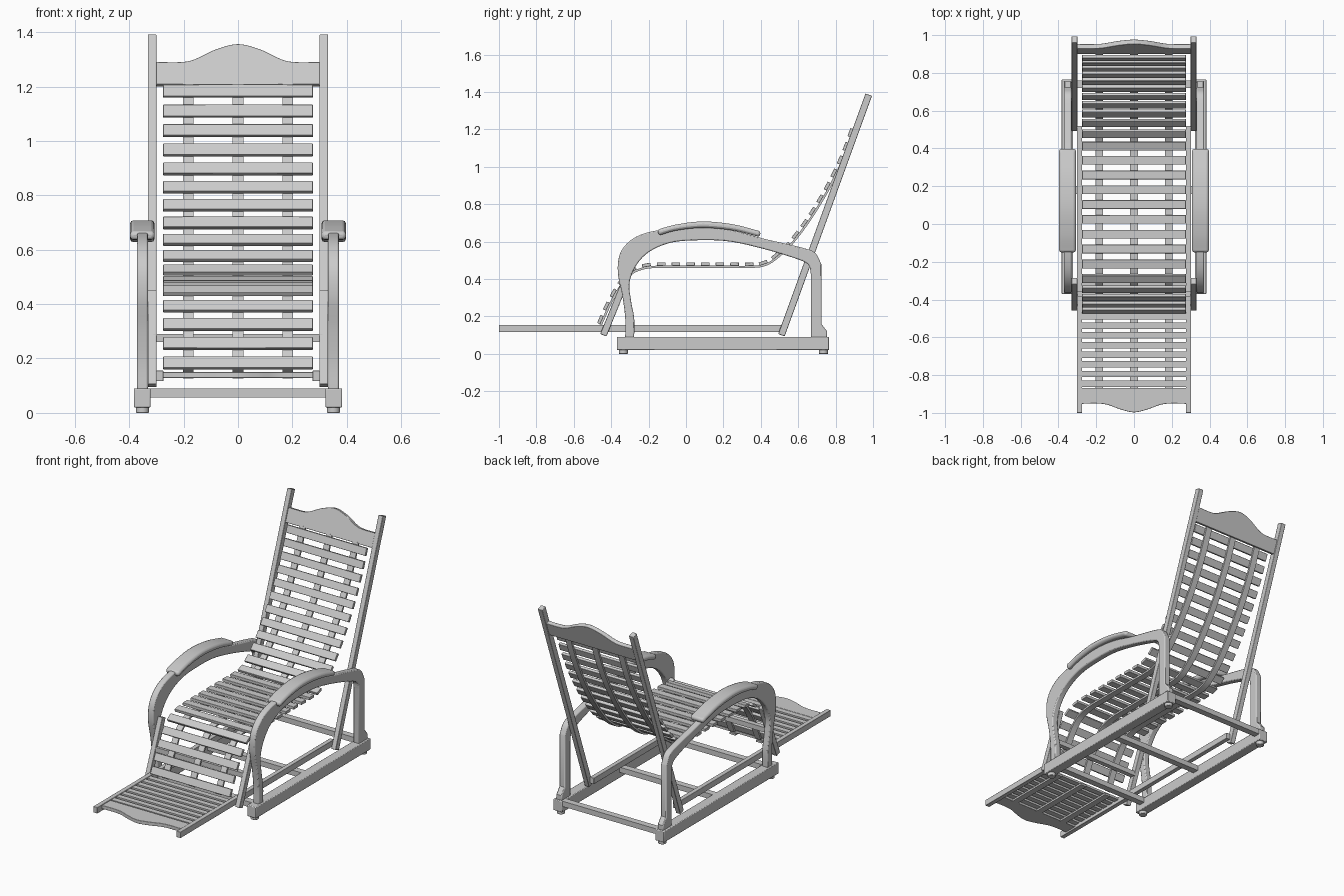
import bpy, bmesh, math
from mathutils import Vector

if "Cube" in bpy.data.objects:
    bpy.data.objects.remove(bpy.data.objects["Cube"])


def spline(pts, n=6):
    """Smooth Catmull-Rom curve through 2D points."""
    p = [Vector(q) for q in pts]
    p = [2 * p[0] - p[1]] + p + [2 * p[-1] - p[-2]]
    out = []
    for i in range(1, len(p) - 2):
        a, b, c, d = p[i - 1:i + 3]
        for k in range(n):
            t = k / n
            out.append(0.5 * (2 * b + (c - a) * t + (2 * a - 5 * b + 4 * c - d) * t * t
                              + (3 * b - a - 3 * c + d) * t ** 3))
    return out + [p[-2]]


def prism(name, outlines, place, lo, hi, bevel=0.0, mirror=False):
    """Extrude one or more 2D outlines between lo and hi; place(u, v, w) gives xyz."""
    bm = bmesh.new()
    for outline in outlines:
        a = [bm.verts.new(place(u, v, lo)) for u, v in outline]
        b = [bm.verts.new(place(u, v, hi)) for u, v in outline]
        bm.faces.new(a)
        bm.faces.new(b[::-1])
        for i in range(len(a)):
            j = (i + 1) % len(a)
            bm.faces.new((a[i], b[i], b[j], a[j]))
    bmesh.ops.recalc_face_normals(bm, faces=bm.faces)
    me = bpy.data.meshes.new(name)
    bm.to_mesh(me)
    bm.free()
    ob = bpy.data.objects.new(name, me)
    bpy.context.collection.objects.link(ob)
    bpy.context.view_layer.objects.active = ob
    bpy.ops.object.select_all(action='DESELECT')
    ob.select_set(True)
    bpy.ops.object.shade_smooth_by_angle(angle=math.radians(35))
    if bevel:
        m = ob.modifiers.new("rounded_edges", 'BEVEL')
        m.width, m.segments, m.limit_method = bevel, 2, 'ANGLE'
        m.angle_limit = math.radians(40)
    if mirror:
        ob.modifiers.new("mirror", 'MIRROR')
    return ob


def side(u, v, w):      # outline in the y-z plane, extruded along x
    return (w, u, v)


def flat(u, v, w):      # outline in the x-y plane, extruded along z
    return (u, v, w)


def rect(u0, u1, v0, v1):
    return [(u0, v0), (u1, v0), (u1, v1), (u0, v1)]


def beam(a, b, width):
    """Rectangle around the line from a to b."""
    a, b = Vector(a), Vector(b)
    d = (b - a).normalized()
    n = Vector((-d.y, d.x)) * width / 2
    return [a - n, b - n, b + n, a + n]


# Base: side rails, round feet, cross bars
prism("base_rail", [rect(-0.37, 0.765, 0.02, 0.09)], side, 0.322, 0.383, 0.004, True)
feet = [[(0.351 + 0.024 * math.cos(k * math.pi / 8), y + 0.024 * math.sin(k * math.pi / 8))
         for k in range(16)] for y in (-0.335, 0.735)]
prism("feet", feet, flat, 0, 0.022, 0.003, True)
prism("base_cross_bars", [rect(y - 0.02, y + 0.02, 0.057, 0.09) for y in (-0.31, 0.18, 0.74)],
      side, -0.33, 0.33)

# Bent arm frames with front and rear legs
outer = spline([(-0.325, 0.085), (-0.325, 0.19), (-0.34, 0.31), (-0.364, 0.43), (-0.355, 0.53),
                (-0.305, 0.6), (-0.22, 0.645), (-0.08, 0.67), (0.09, 0.678), (0.25, 0.66),
                (0.42, 0.615), (0.62, 0.568), (0.69, 0.54), (0.724, 0.48)])
outer += [Vector(q) for q in ((0.724, 0.16), (0.755, 0.12), (0.755, 0.085))]
inner = [Vector(q) for q in ((0.667, 0.085), (0.667, 0.43))]
inner += spline([(0.667, 0.43), (0.655, 0.475), (0.6, 0.505), (0.42, 0.56), (0.24, 0.6),
                 (0.09, 0.608), (-0.07, 0.597), (-0.19, 0.55), (-0.265, 0.475), (-0.302, 0.38),
                 (-0.293, 0.28), (-0.277, 0.19), (-0.277, 0.085)])[1:]
prism("arm_frame", [outer + inner], side, 0.331, 0.371, 0.006, True)

# Armrest pads
top = spline([(-0.152, 0.665), (-0.05, 0.692), (0.09, 0.708), (0.25, 0.693), (0.4, 0.655)])
low = spline([(0.394, 0.625), (0.25, 0.66), (0.09, 0.674), (-0.05, 0.66), (-0.146, 0.633)])
prism("armrest", [top + low], side, 0.307, 0.397, 0.012, True)

# Sloping back posts and front supports
prism("back_post", [beam((0.51, 0.1), (0.977, 1.386), 0.037)], side, 0.3, 0.331, 0.003, True)
prism("front_support", [beam((-0.442, 0.1), (-0.302, 0.445), 0.036)], side, 0.3, 0.331, 0.003, True)
prism("front_support_bar", [rect(-0.385, -0.355, 0.26, 0.29)], side, -0.31, 0.31)

# Headboard with a wavy crest, lying in the plane of the posts
slope = Vector((0.467, 1.286)).normalized()


def head(u, v, w):
    k = (v - 0.1) / slope.y
    return (u, 0.51 + k * slope.x + w * slope.y, v - w * slope.x)


crest = [(-0.302, 1.286), (-0.21, 1.286), (-0.16, 1.296), (-0.08, 1.333), (0, 1.352),
         (0.08, 1.333), (0.16, 1.296), (0.21, 1.286), (0.302, 1.286)]
prism("headboard", [[(0.302, 1.203), (-0.302, 1.203)] + spline(crest)],
      head, -0.013, 0.013, 0.002)

# Curved seat line from calf to head
path = spline([(-0.462, 0.155), (-0.405, 0.28), (-0.345, 0.38), (-0.3, 0.43), (-0.25, 0.457),
               (-0.17, 0.471), (0, 0.472), (0.2, 0.472), (0.36, 0.472), (0.43, 0.485),
               (0.49, 0.525), (0.56, 0.592), (0.66, 0.725), (0.76, 0.89), (0.84, 1.055),
               (0.9, 1.215)], 8)


def normal(i):
    d = path[min(i + 1, len(path) - 1)] - path[max(i - 1, 0)]
    return Vector((-d.y, d.x)).normalized()


strip = path + [path[i] - normal(i) * 0.012 for i in reversed(range(len(path)))]
for label, x in (("left", -0.183), ("middle", 0), ("right", 0.183)):
    prism("seat_strip_" + label, [strip], side, x - 0.02, x + 0.02)

# Seat slats spaced evenly along the curve
lengths = [0]
for a, b in zip(path, path[1:]):
    lengths.append(lengths[-1] + (b - a).length)
usable = lengths[-1] - 0.065
count = round(usable / 0.078)
slats = []
for k in range(count + 1):
    s = 0.028 + usable * k / count
    i = max(j for j in range(len(path) - 1) if lengths[j] <= s)
    d = (path[i + 1] - path[i]).normalized()
    n = Vector((-d.y, d.x))
    c = path[i] + d * (s - lengths[i]) + n * 0.008
    slats.append(beam(c - d * 0.023, c + d * 0.023, 0.018))
prism("seat_slats", slats, side, -0.275, 0.275, 0.002)

# Sliding footrest: rails, slats, strips, wavy end board
prism("footrest_rail", [rect(-1.0, 0.52, 0.117, 0.155)], side, 0.274, 0.302, 0.002, True)
prism("footrest_slats", [rect(y - 0.017, y + 0.017, 0.137, 0.151)
                         for y in [-0.845 + 0.051 * k for k in range(8)]], side, -0.28, 0.28)
prism("footrest_strips", [rect(x - 0.02, x + 0.02, -0.875, -0.46) for x in (-0.183, 0, 0.183)],
      flat, 0.126, 0.138)
edge = [(-0.28, -0.952), (-0.2, -0.95), (-0.14, -0.957), (-0.07, -0.982), (0, -0.997),
        (0.07, -0.982), (0.14, -0.957), (0.2, -0.95), (0.28, -0.952)]
prism("footrest_board", [[(0.28, -0.868), (-0.28, -0.868)] + spline(edge)], flat, 0.128, 0.15, 0.002)
